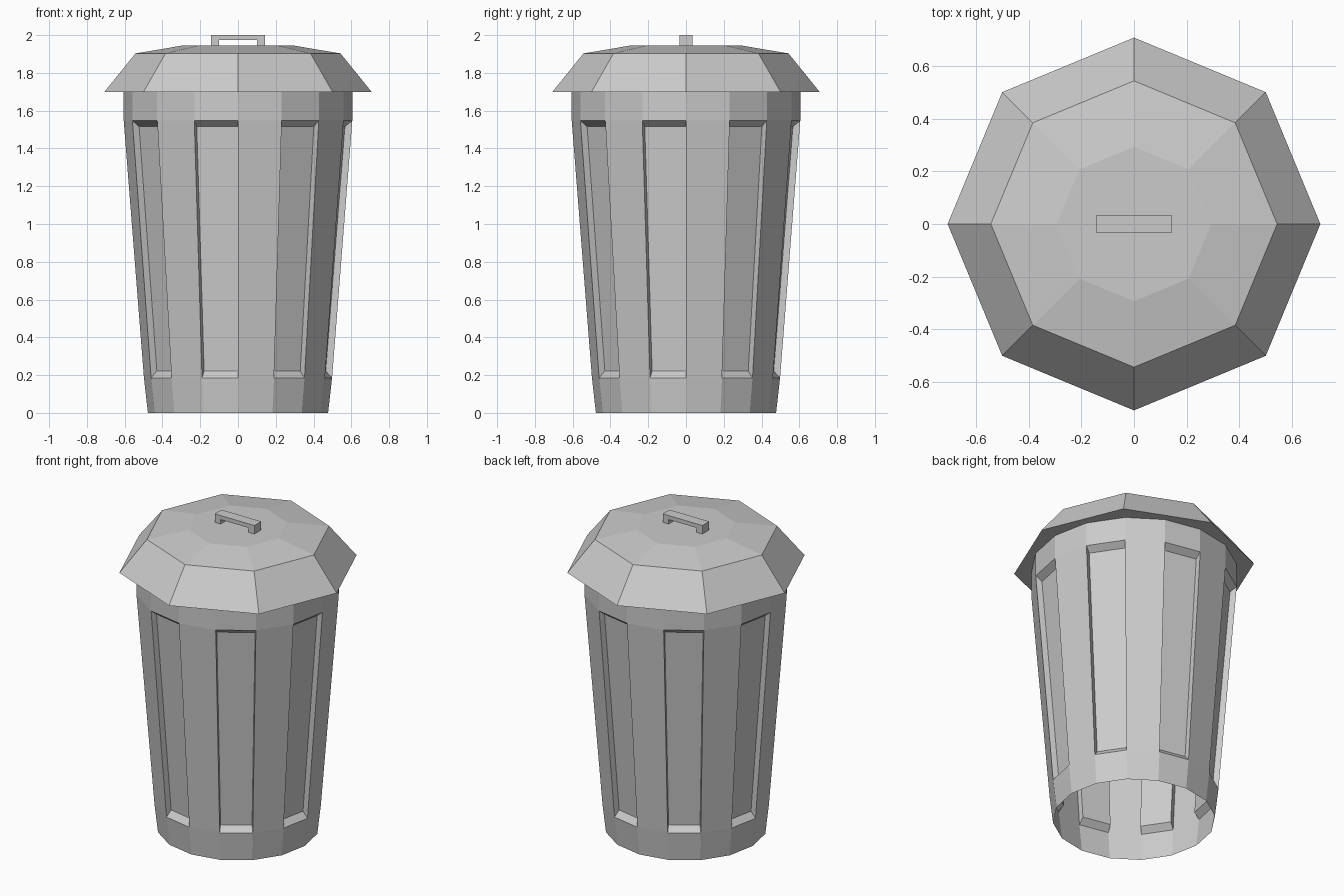
import bpy, bmesh
from math import cos, sin, tau
from mathutils import Matrix

if "Cube" in bpy.data.objects:
    bpy.data.objects.remove(bpy.data.objects["Cube"])


def finish(bm, name):
    mesh = bpy.data.meshes.new(name)
    bm.to_mesh(mesh)
    bm.free()
    obj = bpy.data.objects.new(name, mesh)
    bpy.context.collection.objects.link(obj)
    return obj


def lathe(bm, profile, sides):
    """Stack faceted rings of (radius, z); returns rings and bands of side faces."""
    rings = [[bm.verts.new((r * cos(tau * i / sides), r * sin(tau * i / sides), z))
              for i in range(sides)] for r, z in profile]
    bands = [[bm.faces.new((lo[i], lo[(i + 1) % sides], hi[(i + 1) % sides], hi[i]))
              for i in range(sides)] for lo, hi in zip(rings, rings[1:])]
    bm.normal_update()
    return rings, bands


# Can body: open 16-sided shell with every other side pressed inwards
bm = bmesh.new()
rings, bands = lathe(bm, [(0.477, 0), (0.498, 0.185), (0.605, 1.547), (0.605, 1.70)], 16)
pressed = bmesh.ops.extrude_discrete_faces(bm, faces=bands[1][1::2])["faces"]
bm.normal_update()
for f in pressed:
    centre, normal = f.calc_center_median(), f.normal.copy()
    bmesh.ops.scale(bm, verts=f.verts, vec=(0.95, 0.95, 0.95),
                    space=Matrix.Translation(-centre))
    bmesh.ops.translate(bm, verts=f.verts, vec=-0.036 * normal)
finish(bm, "can_body")

# Lid: stepped octagon with flat top and underside
bm = bmesh.new()
rings, bands = lathe(bm, [(0.707, 1.70), (0.543, 1.903), (0.293, 1.945)], 8)
bm.faces.new(rings[-1])
bm.faces.new(rings[0][::-1])
finish(bm, "lid")

# Handle: square-cornered arch pulled through its depth
bm = bmesh.new()
arch = [(-0.142, 1.945), (-0.1, 1.945), (-0.1, 1.974), (0.1, 1.974),
        (0.1, 1.945), (0.142, 1.945), (0.142, 2.0), (-0.142, 2.0)]
face = bm.faces.new([bm.verts.new((x, -0.035, z)) for x, z in arch])
ext = bmesh.ops.extrude_face_region(bm, geom=[face], use_keep_orig=True)["geom"]
bmesh.ops.translate(bm, vec=(0, 0.07, 0),
                    verts=[g for g in ext if isinstance(g, bmesh.types.BMVert)])
bmesh.ops.recalc_face_normals(bm, faces=bm.faces)
finish(bm, "lid_handle")
